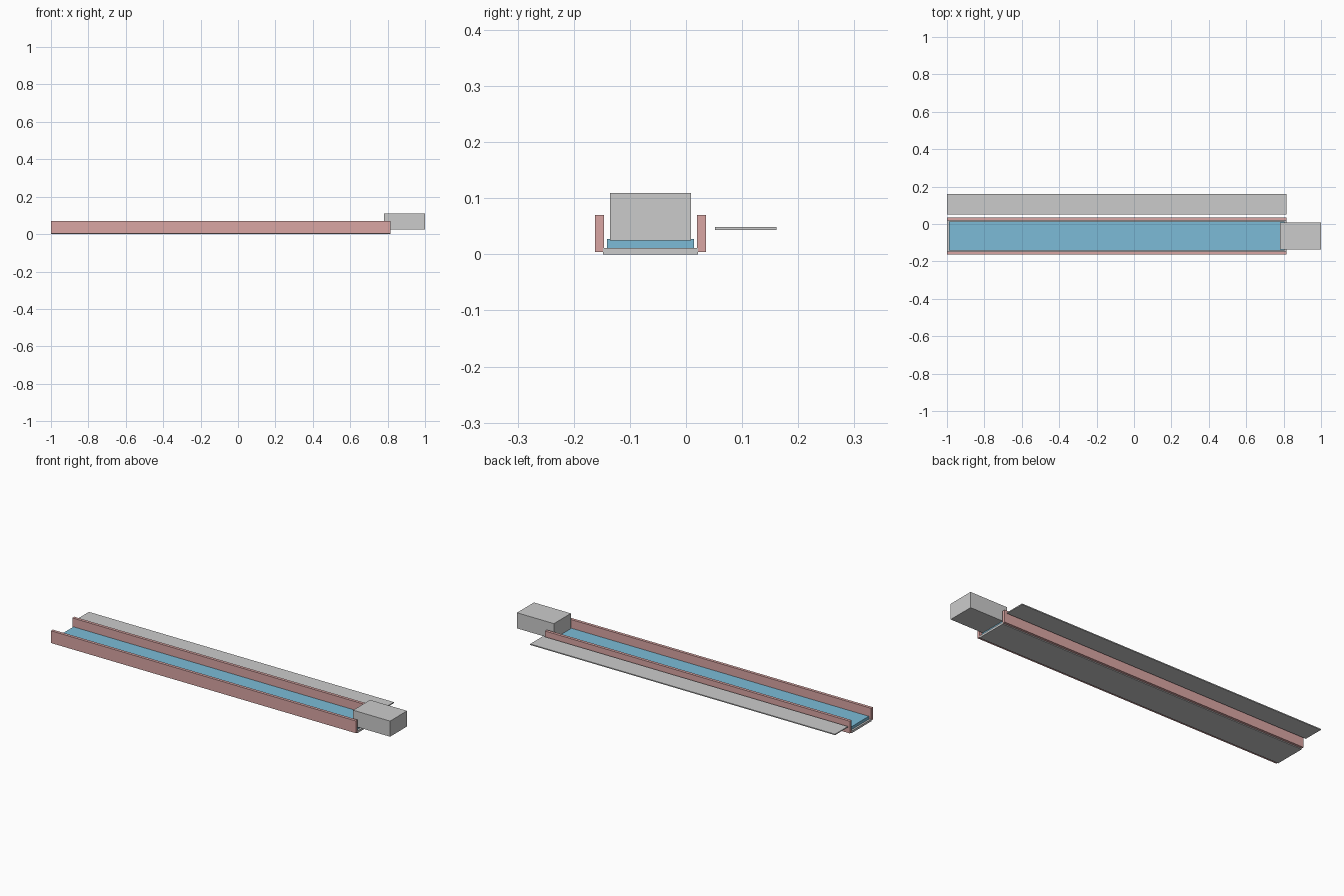
import bpy

if "Cube" in bpy.data.objects:
    bpy.data.objects.remove(bpy.data.objects["Cube"])

def material(name, color):
    m = bpy.data.materials.new(name)
    m.diffuse_color = color
    m.use_nodes = True
    m.node_tree.nodes["Principled BSDF"].inputs["Base Color"].default_value = m.diffuse_color
    return m

def box(name, x, y, z, mat=None):
    """Box from (min, max) ranges on each axis."""
    bpy.ops.mesh.primitive_cube_add(size=1, location=[sum(r) / 2 for r in (x, y, z)])
    ob = bpy.context.object
    ob.name = name
    ob.scale = [r[1] - r[0] for r in (x, y, z)]
    bpy.ops.object.transform_apply(location=False, rotation=False, scale=True)
    if mat:
        ob.data.materials.append(mat)
    return ob

red = material("rail_red", (0.70, 0.38, 0.37, 1))
blue = material("belt_blue", (0.20, 0.50, 0.68, 1))

LENGTH = (-1.0, 0.815)   # run of the track
MID = -0.0632            # centre line of the track in y

# Base plate and the bed lying on it
box("base_plate", LENGTH, (MID - 0.0847, MID + 0.0847), (0, 0.011))
box("belt_bed", (-0.99, 0.805), (MID - 0.0775, MID + 0.0775), (0.011, 0.027), blue)

# Side rails
for side, name in ((-1, "front_rail"), (1, "back_rail")):
    a, b = sorted((MID + side * 0.0828, MID + side * 0.0988))
    box(name, LENGTH, (a, b), (0.0045, 0.0703), red)

# End block and loose cover strip beside the track
box("end_block", (0.78, 1.0), (MID - 0.0722, MID + 0.0722), (0.025, 0.109))
box("cover_strip", LENGTH, (0.052, 0.161), (0.043, 0.0485))
